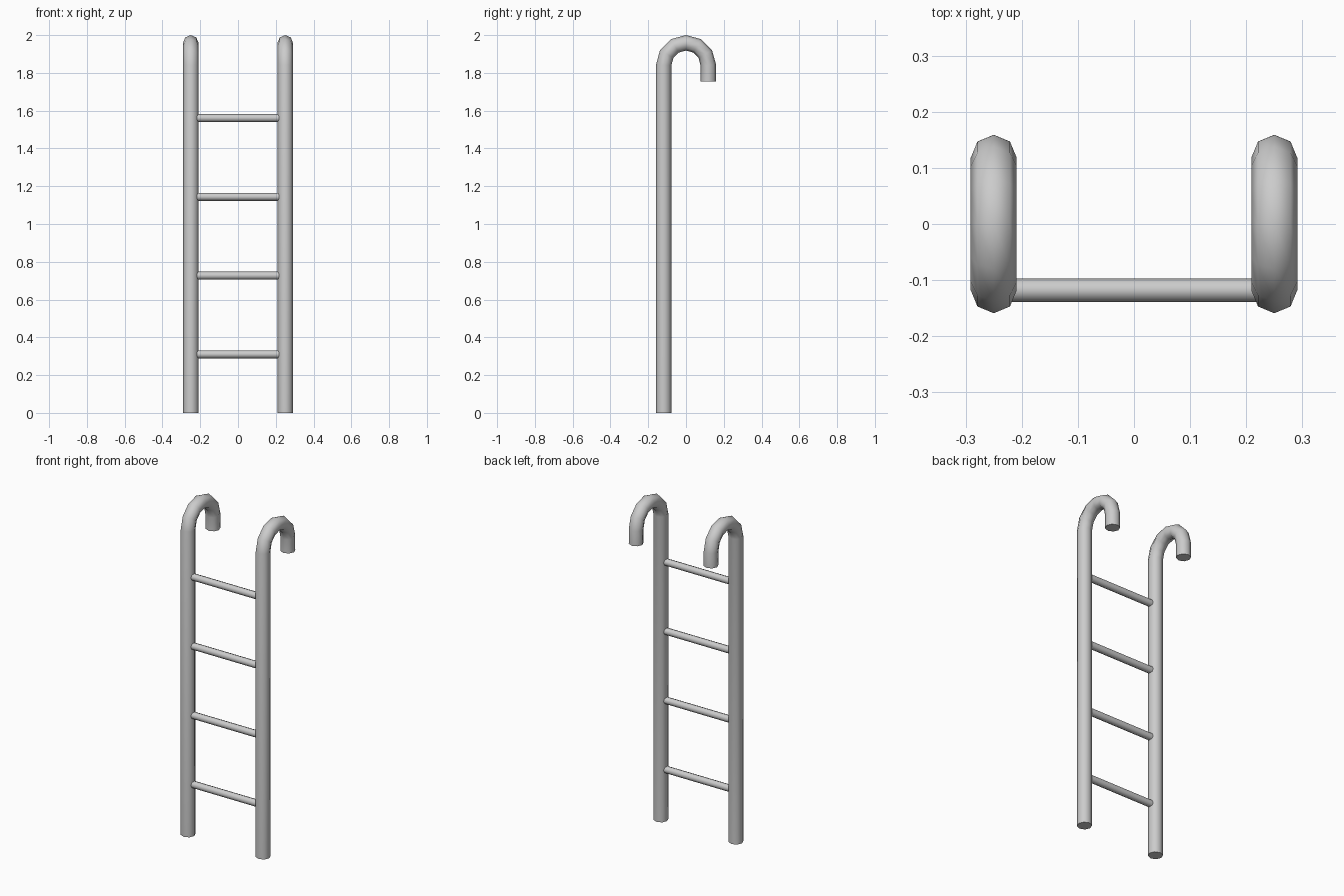
import bpy
import bmesh
import math
from mathutils import Vector

cube = bpy.data.objects.get("Cube")
if cube:
    bpy.data.objects.remove(cube, do_unlink=True)

SIDES = 8
RAIL_X, RAIL_R = 0.25, 0.041
BEND_R = 0.118
BEND_Z = 2 - BEND_R - RAIL_R
RUNG_R, RUNG_HALF = 0.021, 0.225

# Brushed grey metal
metal = bpy.data.materials.new("grey_metal")
metal.use_nodes = True
grey = (0.6, 0.6, 0.6, 1)
metal.diffuse_color = grey
metal.node_tree.nodes["Principled BSDF"].inputs["Base Color"].default_value = grey


def tube(name, path, side, radius):
    """Sweep a round section along a flat path; side is the path plane's normal."""
    bm = bmesh.new()
    side = Vector(side)
    rings = []
    for i, point in enumerate(path):
        before, after = path[max(i - 1, 0)], path[min(i + 1, len(path) - 1)]
        out = (after - before).normalized().cross(side)
        ring = []
        for k in range(SIDES):
            a = math.tau * k / SIDES
            ring.append(bm.verts.new(point + radius * (math.cos(a) * out + math.sin(a) * side)))
        rings.append(ring)
    for low, high in zip(rings, rings[1:]):
        for k in range(SIDES):
            n = (k + 1) % SIDES
            bm.faces.new((low[k], low[n], high[n], high[k]))
    bm.faces.new(rings[0])
    bm.faces.new(rings[-1])
    bmesh.ops.recalc_face_normals(bm, faces=bm.faces)
    mesh = bpy.data.meshes.new(name)
    bm.to_mesh(mesh)
    bm.free()
    mesh.materials.append(metal)
    obj = bpy.data.objects.new(name, mesh)
    bpy.context.collection.objects.link(obj)
    bpy.ops.object.select_all(action="DESELECT")
    obj.select_set(True)
    bpy.context.view_layer.objects.active = obj
    bpy.ops.object.shade_smooth_by_angle(angle=math.radians(60))
    return obj


# Side rails, hooked over to the back at the top
for label, x in (("left", RAIL_X), ("right", -RAIL_X)):
    path = [Vector((x, -BEND_R, 0))]
    for step in range(7):
        a = math.pi * step / 6
        path.append(Vector((x, -BEND_R * math.cos(a), BEND_Z + BEND_R * math.sin(a))))
    path.append(Vector((x, BEND_R, 1.755)))
    tube(label + "_rail", path, (1, 0, 0), RAIL_R)

# Rungs between the rails
for i in range(4):
    z = 0.31 + 0.417 * i
    ends = [Vector((s * RUNG_HALF, -BEND_R, z)) for s in (-1, 1)]
    tube(f"rung_{i + 1}", ends, (0, 0, 1), RUNG_R)
